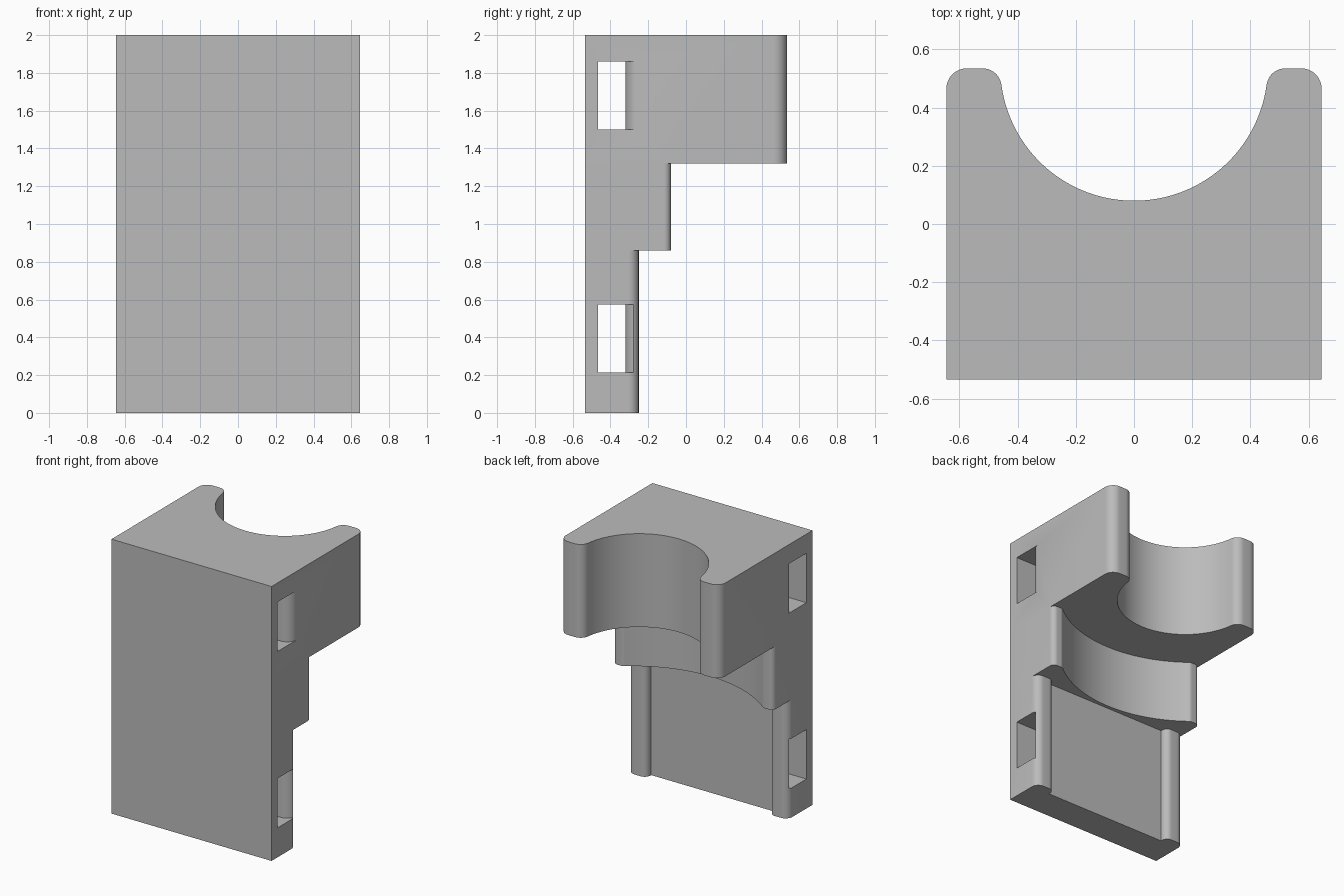
import bpy, bmesh, math

cube = bpy.data.objects.get("Cube")
if cube:
    bpy.data.objects.remove(cube, do_unlink=True)

HALF, FRONT = 0.645, -0.535

grey = bpy.data.materials.new("light_grey")
grey.use_nodes = True
grey.diffuse_color = (0.5, 0.5, 0.5, 1)
grey.node_tree.nodes["Principled BSDF"].inputs["Base Color"].default_value = (0.5, 0.5, 0.5, 1)


def arc(cx, cy, r, a0, a1, n=10):
    """Points on an arc, angles in degrees."""
    angles = [math.radians(a0 + (a1 - a0) * i / n) for i in range(n + 1)]
    return [(cx + r * math.cos(a), cy + r * math.sin(a)) for a in angles]


def prism(name, half_outline, z0, z1):
    """Extrude an outline mirrored about x = 0; it runs from front to back."""
    outline = half_outline + [(-x, y) for x, y in reversed(half_outline) if x > 1e-5]
    bm = bmesh.new()
    face = bm.faces.new([bm.verts.new((x, y, z0)) for x, y in outline])
    top = bmesh.ops.extrude_face_region(bm, geom=[face])["geom"]
    verts = [v for v in top if isinstance(v, bmesh.types.BMVert)]
    bmesh.ops.translate(bm, verts=verts, vec=(0, 0, z1 - z0))
    bmesh.ops.recalc_face_normals(bm, faces=bm.faces)
    mesh = bpy.data.meshes.new(name)
    bm.to_mesh(mesh)
    bm.free()
    mesh.materials.append(grey)
    obj = bpy.data.objects.new(name, mesh)
    bpy.context.collection.objects.link(obj)
    return obj


def cradle(back, outer_r, inner_r, centre_y, radius):
    """Half outline of a tier with a round hollow and rounded horns."""
    cy = back - inner_r
    reach = radius + inner_r
    cx = math.sqrt(reach ** 2 - (cy - centre_y) ** 2)
    lean = math.degrees(math.atan2(cy - centre_y, cx))
    return ([(HALF, FRONT)]
            + arc(HALF - outer_r, back - outer_r, outer_r, 0, 90)
            + arc(cx, cy, inner_r, 90, 180 + lean)
            + arc(0, centre_y, radius, lean, -90, 32)[1:])


def boolean(target, tool, operation):
    mod = target.modifiers.new(operation.lower(), "BOOLEAN")
    mod.object, mod.operation, mod.solver = tool, operation, "EXACT"
    bpy.context.view_layer.objects.active = target
    bpy.ops.object.modifier_apply(modifier=mod.name)
    bpy.data.objects.remove(tool, do_unlink=True)


# Upper and middle cradles
body = prism("stepped_bracket", cradle(0.535, 0.07, 0.065, 0.54, 0.46), 1.32, 2)
middle = prism("middle_cradle", cradle(-0.08, 0.037, 0.037, 0.62, 0.9), 0.86, 1.32)

# Lower plate with a rounded post on each side
post = 0.055
lower = ([(HALF, FRONT)] + arc(HALF - post, -0.25 - post, post, 0, 90)
         + arc(0.495 + 0.045, -0.295, 0.045, 90, 180) + [(0.495, -0.305)])
boolean(body, middle, "UNION")
boolean(body, prism("lower_plate", lower, 0, 0.86), "UNION")

# Strap slots running side to side, flared at the mouths
slot = [(0.8, -0.465), (0.8, -0.24)] + arc(0.566, -0.24, 0.08, 0, -90)
for z0, z1 in ((0.215, 0.575), (1.5, 1.86)):
    boolean(body, prism("slot_cutter", slot, z0, z1), "DIFFERENCE")

bpy.ops.object.select_all(action="DESELECT")
body.select_set(True)
bpy.context.view_layer.objects.active = body
bpy.ops.object.shade_smooth_by_angle(angle=math.radians(30))
